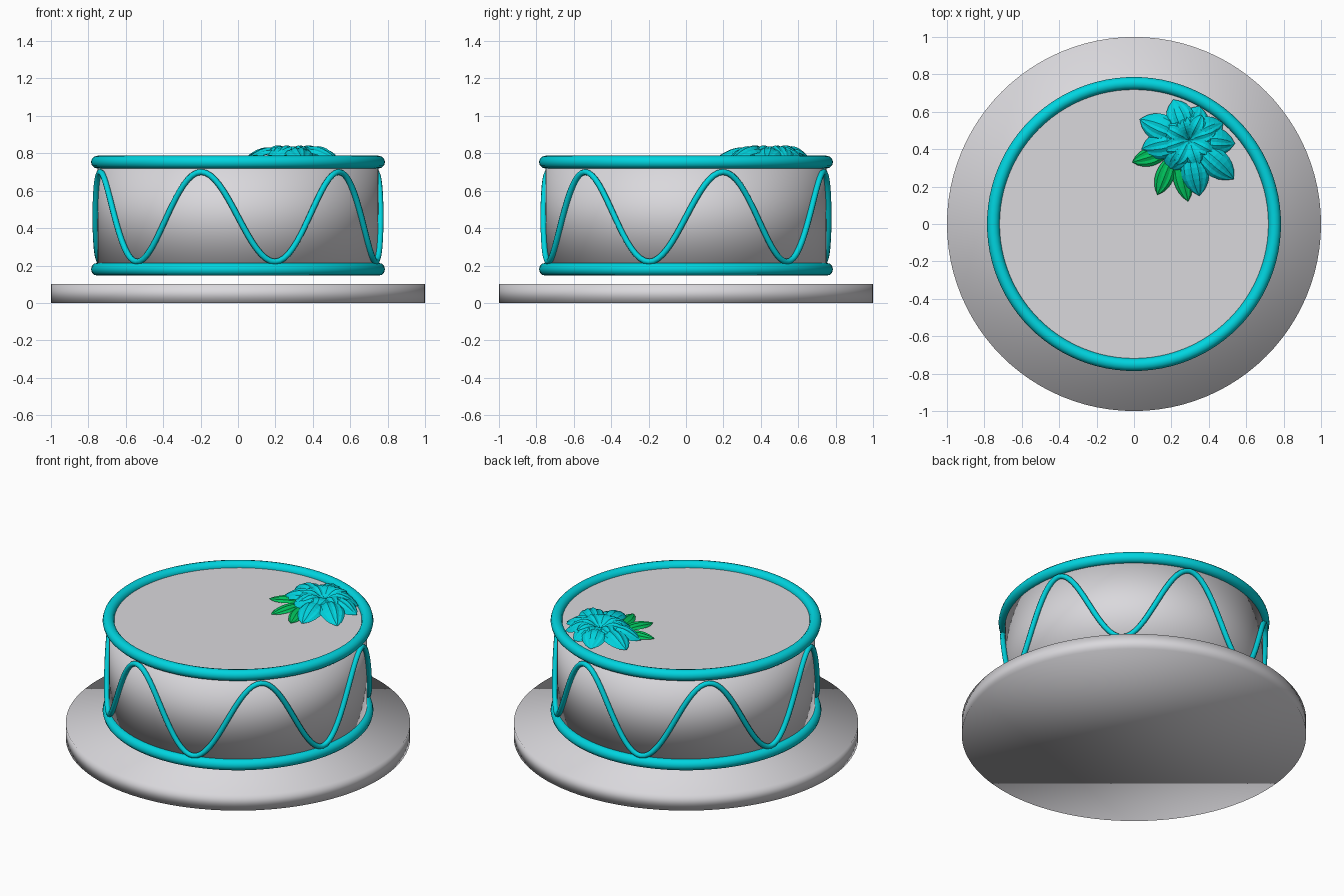
import bpy
import bmesh
from math import sin, cos, pi, radians, atan2, hypot

cube = bpy.data.objects.get("Cube")
if cube:
    bpy.data.objects.remove(cube, do_unlink=True)


def material(name, rgb):
    m = bpy.data.materials.new(name)
    m.use_nodes = True
    m.diffuse_color = (*rgb, 1)
    m.node_tree.nodes["Principled BSDF"].inputs["Base Color"].default_value = (*rgb, 1)
    return m


PALE = material("pale grey icing", (0.70, 0.69, 0.72))
TEAL = material("turquoise icing", (0.0, 0.66, 0.74))
GREEN = material("leaf green", (0.0, 0.56, 0.11))


def finish(bm, name, mat, smooth=True):
    mesh = bpy.data.meshes.new(name)
    bmesh.ops.recalc_face_normals(bm, faces=bm.faces)
    bm.to_mesh(mesh)
    bm.free()
    mesh.materials.append(mat)
    for p in mesh.polygons:
        p.use_smooth = smooth
    obj = bpy.data.objects.new(name, mesh)
    bpy.context.collection.objects.link(obj)
    return obj


def disc(name, radius, z0, z1, inset=0):
    """Capped cylinder, smooth right over its rim."""
    bm = bmesh.new()
    bmesh.ops.create_cone(bm, cap_ends=True, segments=96, radius1=radius,
                          radius2=radius, depth=z1 - z0)
    bmesh.ops.translate(bm, verts=bm.verts, vec=(0, 0, (z0 + z1) / 2))
    if inset:
        top = [f for f in bm.faces if f.normal.z > 0.9]
        for _ in range(2):
            bmesh.ops.inset_region(bm, faces=top, thickness=inset)
    return finish(bm, name, PALE)


def tube(name, point, steps, radius, sides=12):
    """Closed tube swept round the cake along point(angle) -> (radius, z)."""
    bm = bmesh.new()
    rings = []
    for i in range(steps):
        a = 2 * pi * i / steps
        r, z = point(a)
        r2, z2 = point(a + 0.001)
        # Frame from the radial direction and the slope of the path
        slope = atan2(z2 - z, r * 0.001)
        ring = []
        for k in range(sides):
            b = 2 * pi * k / sides
            out, up = radius * cos(b), radius * sin(b)
            side = -up * sin(slope)
            rr = r + out
            ring.append(bm.verts.new((rr * sin(a) + side * cos(a),
                                      -rr * cos(a) + side * sin(a),
                                      z + up * cos(slope))))
        rings.append(ring)
    for i in range(steps):
        p, q = rings[i], rings[(i + 1) % steps]
        for k in range(sides):
            n = (k + 1) % sides
            bm.faces.new((p[k], q[k], q[n], p[n]))
    return finish(bm, name, TEAL)


def blade(bm, base, tip, width, z_base, z_top, z_tip, ridges, ridge, droop):
    """Pointed, arched petal or leaf with lengthwise ridges."""
    rows, cols = 10, 2 * ridges
    dx, dy = tip[0] - base[0], tip[1] - base[1]
    length = hypot(dx, dy)
    ux, uy = dx / length, dy / length
    grid = []
    for i in range(rows + 1):
        t = i / rows
        half = width / 2 * (0.04 + 0.96 * sin(pi * t ** 1.25) ** 0.8 if t < 1 else 0.01)
        arch = z_base + (z_tip - z_base) * t + (z_top - (z_base + z_tip) / 2) * sin(pi * t)
        row = []
        for j in range(cols + 1):
            s = 2 * j / cols - 1
            full = 2 * half / width
            z = arch + full * (ridge * (j % 2) - droop * s * s)
            row.append(bm.verts.new((base[0] + dx * t - uy * half * s,
                                     base[1] + dy * t + ux * half * s, z)))
        grid.append(row)
    for i in range(rows):
        for j in range(cols):
            bm.faces.new((grid[i][j], grid[i + 1][j],
                          grid[i + 1][j + 1], grid[i][j + 1]))


# Board and cake
disc("cake_board", 1.0, 0.0, 0.1)
disc("cake_body", 0.75, 0.18, 0.755, inset=0.012)

# Piped rims and the wavy garland between them
tube("top_rim", lambda a: (0.752, 0.753), 96, 0.034)
tube("bottom_rim", lambda a: (0.752, 0.18), 96, 0.034)
tube("wavy_garland", lambda a: (0.762, 0.46 + 0.24 * cos(6 * (a + radians(15)))),
     192, 0.016, 8)

# Flower: outer petals reach hand-placed tips, inner petals form a rosette
heart = (0.295, 0.45)
tips = [(0.03, 0.56), (0.21, 0.665), (0.35, 0.63), (0.475, 0.54), (0.54, 0.43),
        (0.535, 0.24), (0.35, 0.15), (0.18, 0.29), (0.04, 0.40)]
bm = bmesh.new()
for i, tip in enumerate(tips):
    blade(bm, heart, tip, 0.15, 0.775, 0.828 + 0.006 * (i % 2), 0.768, 4, 0.006, 0.03)
for i in range(8):
    a = 2 * pi * (i + 0.4) / 8
    end = (heart[0] + 0.15 * cos(a), heart[1] + 0.15 * sin(a))
    blade(bm, heart, end, 0.105, 0.785, 0.835, 0.815, 3, 0.006, 0.012)
finish(bm, "flower_petals", TEAL, smooth=False)

# Leaves tucked under the flower
bm = bmesh.new()
for tip in [(-0.01, 0.33), (0.125, 0.155), (0.29, 0.12)]:
    blade(bm, (0.22, 0.40), tip, 0.10, 0.765, 0.785, 0.765, 3, 0.006, 0.012)
finish(bm, "leaves", GREEN, smooth=False)
